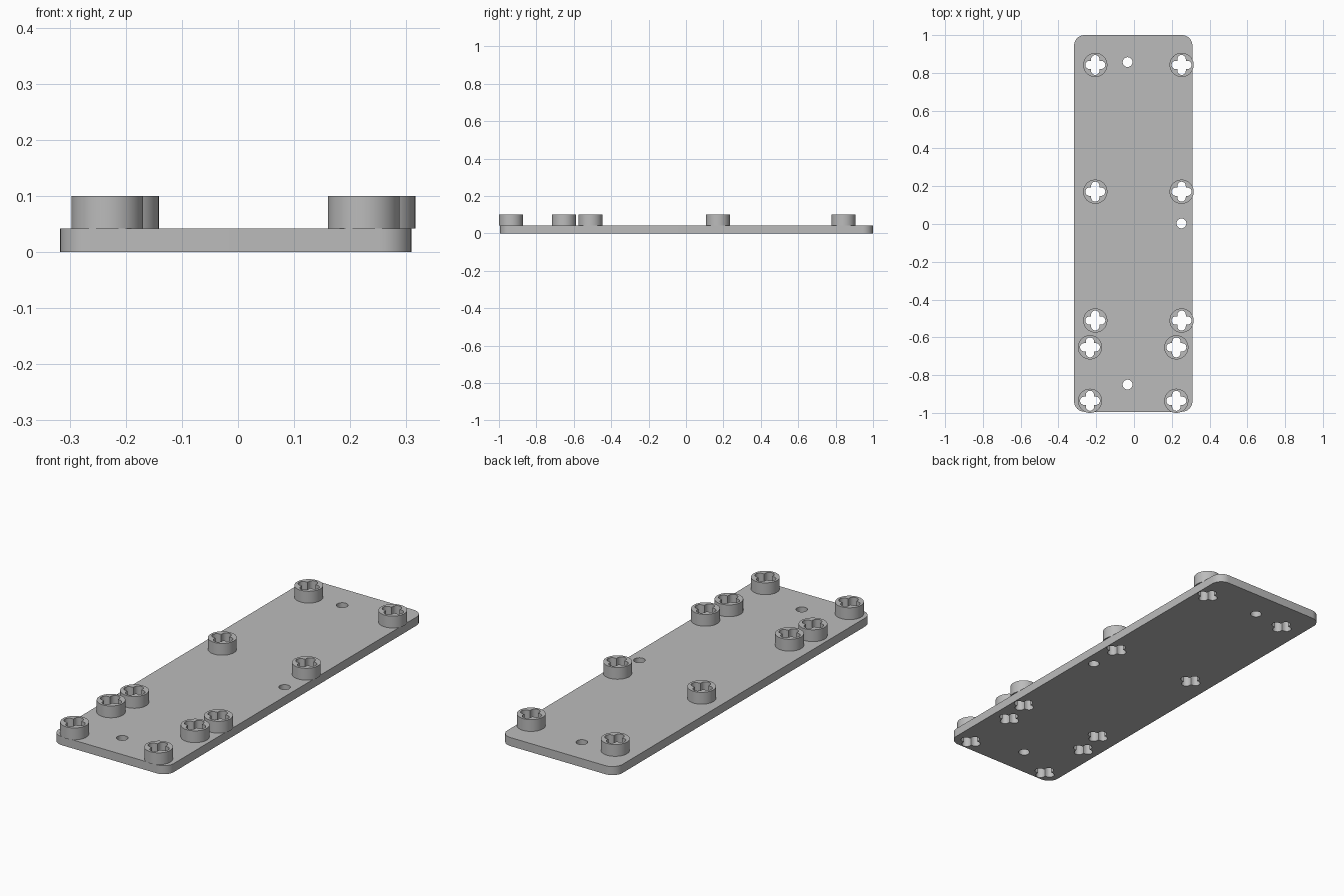
import bpy, bmesh
from math import cos, sin, pi, radians

cube = bpy.data.objects.get("Cube")
if cube:
    bpy.data.objects.remove(cube)

grey = bpy.data.materials.new("mid grey")
grey.use_nodes = True
grey.diffuse_color = (0.5, 0.5, 0.5, 1)
grey.node_tree.nodes["Principled BSDF"].inputs["Base Color"].default_value = (0.5, 0.5, 0.5, 1)


def arc(cx, cy, r, start, end, steps):
    return [(cx + r * cos(start + (end - start) * i / steps),
             cy + r * sin(start + (end - start) * i / steps)) for i in range(steps + 1)]


def circle(cx, cy, r, steps=48):
    return arc(cx, cy, r, 0, 2 * pi, steps)[:-1]


def rounded_rect(x0, x1, y0, y1, r):
    corners = [(x1 - r, y1 - r), (x0 + r, y1 - r), (x0 + r, y0 + r), (x1 - r, y0 + r)]
    return [p for i, (x, y) in enumerate(corners)
            for p in arc(x, y, r, i * pi / 2, (i + 1) * pi / 2, 10)]


def cross(cx, cy, reach=0.053, half=0.022):
    """Four round-ended arms meeting at inner corners."""
    points = []
    for i in range(4):
        a = i * pi / 2
        d = reach - half
        points += arc(cx + d * cos(a), cy + d * sin(a), half, a - pi / 2, a + pi / 2, 12)
        points.append((cx + half * (cos(a) - sin(a)), cy + half * (sin(a) + cos(a))))
    return points


def prism(name, outlines, z0, z1):
    """Extrude an outline; the outlines after the first become holes."""
    curve = bpy.data.curves.new(name, 'CURVE')
    curve.dimensions = '2D'
    curve.fill_mode = 'BOTH'
    curve.extrude = (z1 - z0) / 2
    for outline in outlines:
        spline = curve.splines.new('POLY')
        spline.points.add(len(outline) - 1)
        for point, (x, y) in zip(spline.points, outline):
            point.co = (x, y, 0, 1)
        spline.use_cyclic_u = True
    obj = bpy.data.objects.new(name, curve)
    bpy.context.collection.objects.link(obj)
    bpy.ops.object.select_all(action='DESELECT')
    obj.select_set(True)
    bpy.context.view_layer.objects.active = obj
    bpy.ops.object.convert(target='MESH')
    obj = bpy.context.object
    bm = bmesh.new()
    bm.from_mesh(obj.data)
    bmesh.ops.remove_doubles(bm, verts=bm.verts, dist=0.0001)
    bmesh.ops.translate(bm, verts=bm.verts, vec=(0, 0, (z0 + z1) / 2))
    bmesh.ops.recalc_face_normals(bm, faces=bm.faces)
    bm.to_mesh(obj.data)
    bm.free()
    obj.data.materials.clear()
    obj.data.materials.append(grey)
    bpy.ops.object.shade_smooth_by_angle(angle=radians(30))
    return obj


# Boss positions: five rows, the front two shifted sideways
rows = [(0.842, 0.0), (0.171, 0.0), (-0.511, 0.0), (-0.653, -0.028), (-0.936, -0.028)]
bosses = [(x + shift, y) for y, shift in rows for x in (-0.205, 0.252)]
screw_holes = [(-0.034, 0.857), (0.251, 0.003), (-0.034, -0.85)]

# Base plate with cross sockets and round screw holes
prism("base_plate",
      [rounded_rect(-0.317, 0.309, -0.994, 1.0, 0.055)]
      + [cross(x, y) for x, y in bosses]
      + [circle(x, y, 0.026, 32) for x, y in screw_holes], 0, 0.042)

# Raised round bosses with cross sockets
for i, (x, y) in enumerate(bosses):
    side = "left" if x > 0 else "right"
    prism(f"socket_boss_{side}_{i // 2 + 1}", [circle(x, y, 0.064), cross(x, y)], 0.042, 0.1)
